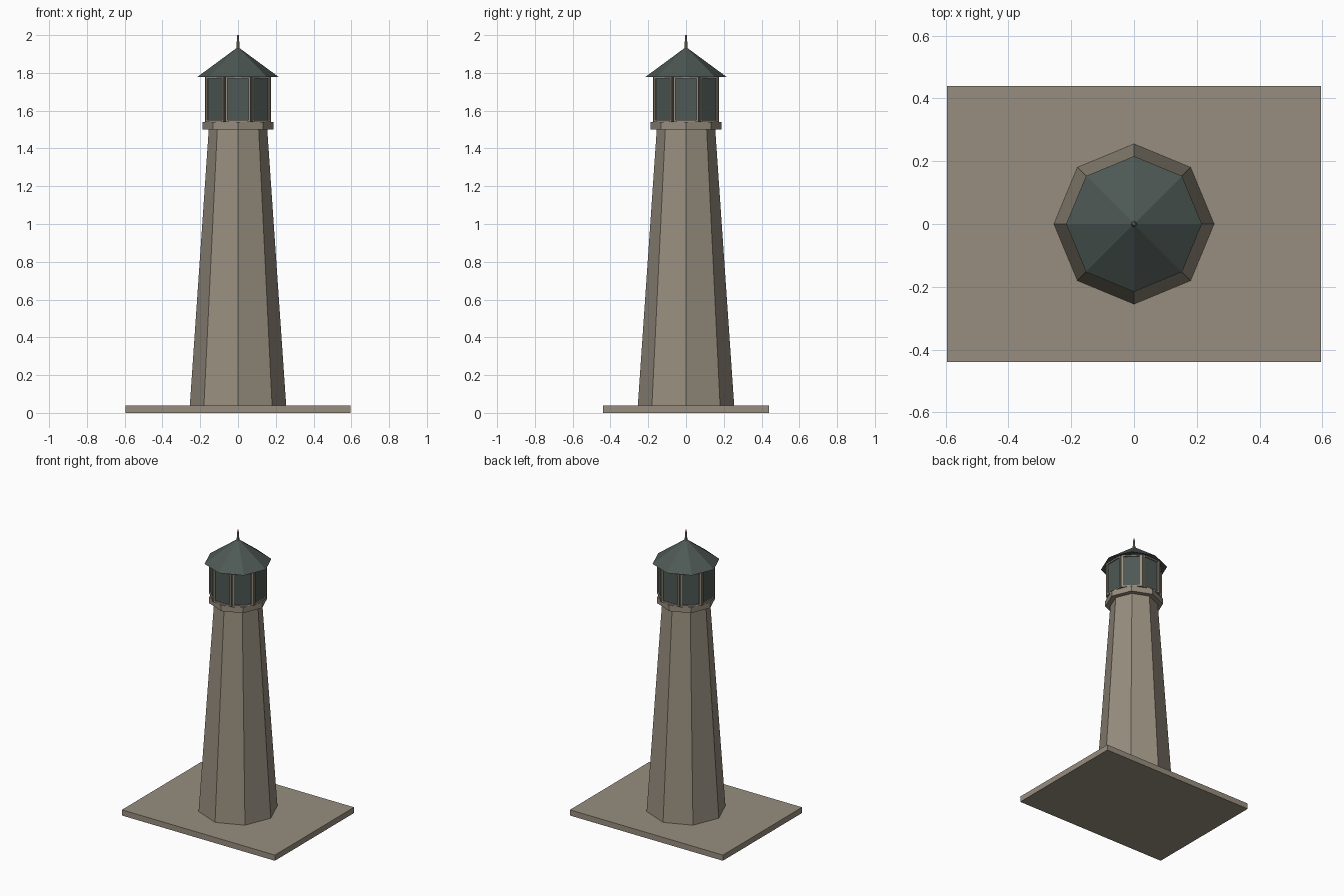
import bpy, bmesh, math
from mathutils import Matrix, Vector

if "Cube" in bpy.data.objects:
    bpy.data.objects.remove(bpy.data.objects["Cube"])


def material(name, color):
    m = bpy.data.materials.new(name)
    m.diffuse_color = (*color, 1)
    m.use_nodes = True
    m.node_tree.nodes["Principled BSDF"].inputs["Base Color"].default_value = m.diffuse_color
    return m


STONE = material("warm_stone", (0.31, 0.27, 0.21))
DARK = material("dark_green_grey", (0.075, 0.098, 0.088))


def add_object(name, bm, mat):
    bmesh.ops.recalc_face_normals(bm, faces=bm.faces)
    mesh = bpy.data.meshes.new(name)
    bm.to_mesh(mesh)
    bm.free()
    mesh.materials.append(mat)
    ob = bpy.data.objects.new(name, mesh)
    bpy.context.collection.objects.link(ob)
    return ob


def prism(name, r1, r2, z1, z2, mat, turn=0.0, sides=8):
    """Straight or tapered regular prism; corners lie on the x and y axes when turn is 0."""
    bm = bmesh.new()
    bmesh.ops.create_cone(bm, cap_ends=True, segments=sides, radius1=r1, radius2=r2,
                          depth=z2 - z1)
    bm.transform(Matrix.Translation((0, 0, (z1 + z2) / 2)) @ Matrix.Rotation(turn, 4, 'Z'))
    return add_object(name, bm, mat)


def box(bm, lo, hi):
    lo, hi = Vector(lo), Vector(hi)
    size = hi - lo
    bmesh.ops.create_cube(bm, size=1, matrix=Matrix.Translation((lo + hi) / 2)
                          @ Matrix.Diagonal((*size, 1)))


# Rectangular ground slab
bm = bmesh.new()
box(bm, (-0.595, -0.44, 0), (0.595, 0.44, 0.04))
add_object("base_slab", bm, STONE)

# Tapering eight-sided tower and its gallery
prism("tower", 0.255, 0.155, 0.04, 1.50, STONE)
prism("gallery", 0.188, 0.188, 1.50, 1.54, STONE)

# Lantern room: flat sides face front, glass shows between the frames
APOTHEM = 0.168
prism("lantern_glass", APOTHEM / math.cos(math.pi / 8), APOTHEM / math.cos(math.pi / 8),
      1.54, 1.78, DARK, turn=math.pi / 8)

# One window frame per side
W, T, Z1, Z2 = 0.067, 0.011, 1.54, 1.78
Y1, Y2 = -0.176, -0.160
for i in range(8):
    bm = bmesh.new()
    box(bm, (-W, Y1, Z1), (-W + T, Y2, Z2))
    box(bm, (W - T, Y1, Z1), (W, Y2, Z2))
    box(bm, (-W + T, Y1, Z1), (W - T, Y2, Z1 + T))
    box(bm, (-W + T, Y1, Z2 - T), (W - T, Y2, Z2))
    bm.transform(Matrix.Rotation(i * math.pi / 4, 4, 'Z'))
    add_object(f"window_frame_{i + 1}", bm, STONE)

# Pointed roof and finial
prism("roof", 0.216, 0.0, 1.778, 1.937, DARK)
prism("finial", 0.010, 0.004, 1.92, 2.0, STONE)
